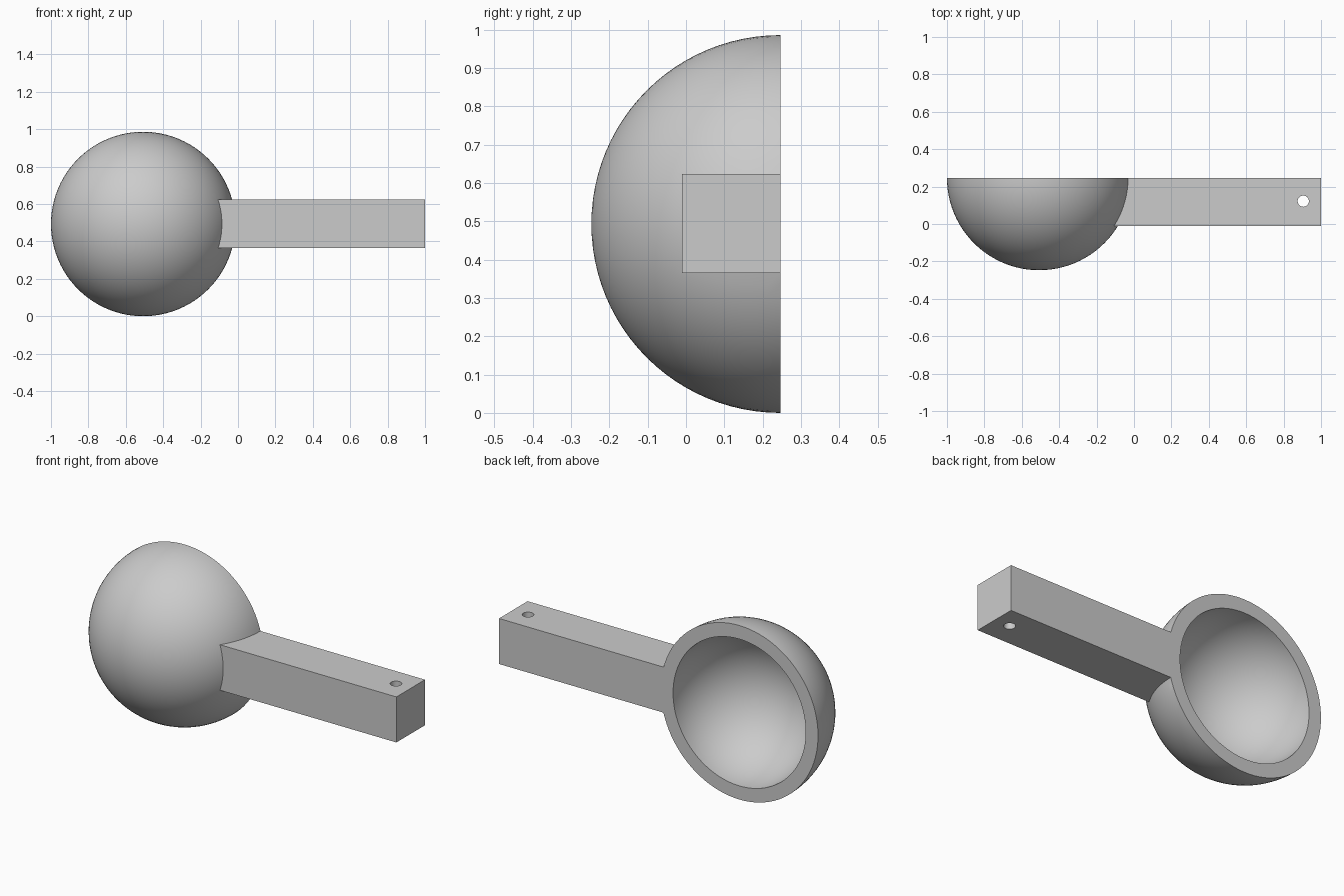
import bpy
from math import radians

cube = bpy.data.objects.get("Cube")
if cube:
    bpy.data.objects.remove(cube, do_unlink=True)

R, WALL = 0.493, 0.077
CENTRE = (-0.507, 0.246, R)
BACK = CENTRE[1]


def material(name, colour):
    m = bpy.data.materials.new(name)
    m.use_nodes = True
    m.diffuse_color = colour
    m.node_tree.nodes["Principled BSDF"].inputs["Base Color"].default_value = colour
    return m


def finish(name):
    obj = bpy.context.object
    obj.name = name
    bpy.ops.object.transform_apply(location=False, rotation=True, scale=True)
    obj.data.materials.append(grey)
    return obj


def sphere(name, radius):
    bpy.ops.mesh.primitive_uv_sphere_add(segments=96, ring_count=48, radius=radius,
                                         location=CENTRE, rotation=(radians(90), 0, 0))
    return finish(name)


def box(name, low, high):
    bpy.ops.mesh.primitive_cube_add(size=1, location=[(a + b) / 2 for a, b in zip(low, high)])
    bpy.context.object.scale = [b - a for a, b in zip(low, high)]
    return finish(name)


def combine(target, tool, operation):
    tool.hide_render = True
    mod = target.modifiers.new(tool.name, 'BOOLEAN')
    mod.operation, mod.solver, mod.object = operation, 'EXACT', tool
    bpy.ops.object.select_all(action='DESELECT')
    target.select_set(True)
    bpy.context.view_layer.objects.active = target
    bpy.ops.object.modifier_apply(modifier=mod.name)
    bpy.data.objects.remove(tool, do_unlink=True)


grey = material("plain_grey", (0.6, 0.6, 0.6, 1))

# Bowl joined to its square handle
scoop = sphere("scoop", R)
handle = box("handle", (-0.4, -0.01, 0.365), (1.0, BACK + 0.1, 0.623))
combine(scoop, handle, 'UNION')

# Hollow the bowl and slice the back flat for the rim
combine(scoop, sphere("hollow_cutter", R - WALL), 'DIFFERENCE')
combine(scoop, box("back_cutter", (-2, BACK, -1), (2, 2, 2)), 'DIFFERENCE')

# Hanging hole through the handle end
bpy.ops.mesh.primitive_cylinder_add(vertices=32, radius=0.03, depth=1, location=(0.905, 0.122, R))
combine(scoop, finish("hole_cutter"), 'DIFFERENCE')

# Smooth bowl with crisp edges
scoop.select_set(True)
bpy.context.view_layer.objects.active = scoop
bpy.ops.object.shade_smooth_by_angle(angle=radians(30))
